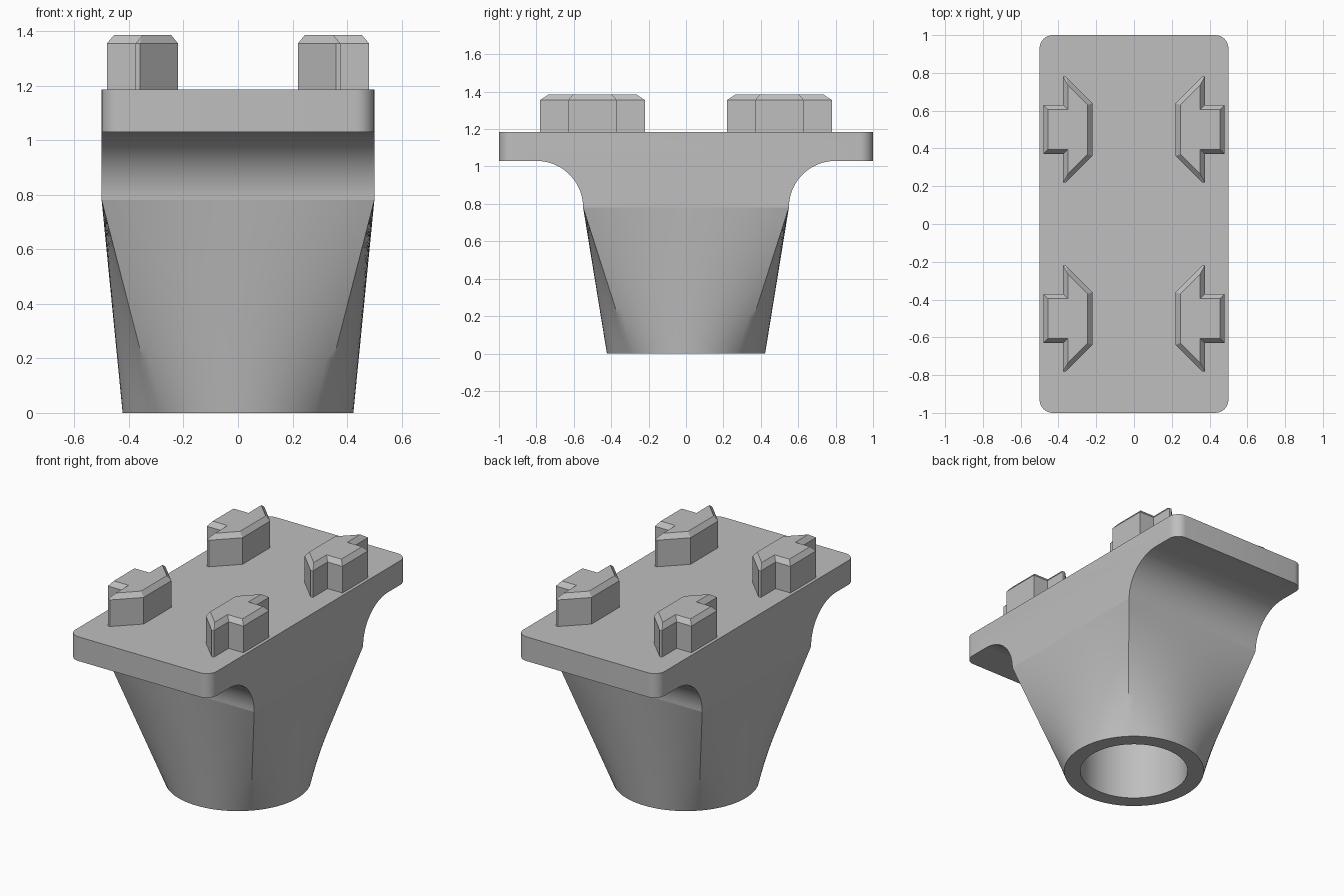
import bpy, bmesh
from math import sin, cos, pi, radians

cube = bpy.data.objects.get("Cube")
if cube:
    bpy.data.objects.remove(cube)

# Single plain grey
grey = bpy.data.materials.new("light grey")
grey.use_nodes = True
colour = (0.52, 0.52, 0.52, 1)
grey.diffuse_color = colour
grey.node_tree.nodes["Principled BSDF"].inputs["Base Color"].default_value = colour

PLATE_TOP, PLATE_BOTTOM, NECK_TOP = 1.185, 1.03, 0.78
HALF_X, HALF_Y, NECK_HALF_Y = 0.5, 1.0, 0.55
FOOT_RADIUS, BORE_RADIUS = 0.423, 0.325


def finish(bm, name, smooth_angle=None):
    bmesh.ops.remove_doubles(bm, verts=bm.verts, dist=1e-5)
    bmesh.ops.recalc_face_normals(bm, faces=bm.faces)
    mesh = bpy.data.meshes.new(name)
    bm.to_mesh(mesh)
    bm.free()
    mesh.materials.append(grey)
    obj = bpy.data.objects.new(name, mesh)
    bpy.context.collection.objects.link(obj)
    if smooth_angle:
        bpy.ops.object.select_all(action='DESELECT')
        obj.select_set(True)
        bpy.context.view_layer.objects.active = obj
        bpy.ops.object.shade_smooth_by_angle(angle=radians(smooth_angle))
    return obj


def skin(bm, rings, closed=False, caps=False):
    """Join matching closed rings of points with quads."""
    loops = [[bm.verts.new(p) for p in ring] for ring in rings]
    pairs = list(zip(loops, loops[1:]))
    if closed:
        pairs.append((loops[-1], loops[0]))
    for a, b in pairs:
        for i in range(len(a)):
            j = (i + 1) % len(a)
            bm.faces.new((a[i], a[j], b[j], b[i]))
    if caps:
        bm.faces.new(loops[0])
        bm.faces.new(loops[-1])


# Plate with concave flares down to the neck, extruded across x
radius = PLATE_BOTTOM - NECK_TOP
arc = [(NECK_HALF_Y + radius * (1 - cos(a)), NECK_TOP + radius * sin(a))
       for a in (i * pi / 40 for i in range(21))]
half = arc + [(HALF_Y, PLATE_BOTTOM), (HALF_Y, PLATE_TOP)]
profile = half + [(-y, z) for y, z in reversed(half)]
bm = bmesh.new()
skin(bm, [[(x, y, z) for y, z in profile] for x in (-HALF_X, HALF_X)], caps=True)
corners = [e for e in bm.edges
           if all(abs(v.co.y) > HALF_Y - 0.01 for v in e.verts)
           and abs(e.verts[0].co.z - e.verts[1].co.z) > 0.1]
bmesh.ops.bevel(bm, geom=corners, offset=0.07, segments=8, profile=0.5, affect='EDGES')
finish(bm, "flared_plate", 30)

# Neck: round foot lofted to a rectangle, with a round bore
SIDE = 24


def circle(r, z):
    return [(r * cos(a), r * sin(a), z)
            for a in (-pi / 4 + i * pi / 2 / SIDE for i in range(4 * SIDE))]


def rectangle(z):
    points = []
    for dx, dy in ((1, 0), (0, 1), (-1, 0), (0, -1)):
        for i in range(SIDE):
            t = 2 * i / SIDE - 1
            points.append(((dx - dy * t) * HALF_X, (dy + dx * t) * NECK_HALF_Y, z))
    return points


foot, collar = circle(FOOT_RADIUS, 0), rectangle(NECK_TOP)
STEPS = 16
rings = [circle(BORE_RADIUS, NECK_TOP), circle(BORE_RADIUS, 0)]
for s in range(STEPS + 1):
    t = s / STEPS
    rings.append([tuple(p + (q - p) * t for p, q in zip(a, b))
                  for a, b in zip(foot, collar)])
bm = bmesh.new()
skin(bm, rings, closed=True)
finish(bm, "tapered_neck", 30)

# Four arrow-shaped lugs with chamfered tops
outer = [(0.22, 0.14), (0.36, 0.28), (0.375, 0.28), (0.375, 0.13), (0.48, 0.13)]
inner = [(0.245, 0.13), (0.35, 0.235), (0.35, 0.235), (0.35, 0.105), (0.455, 0.105)]
levels = ((outer, PLATE_TOP), (outer, 1.355), (inner, 1.385))
for side, sx in (("left", 1), ("right", -1)):
    for end, sy in (("front", -1), ("back", 1)):
        rings = []
        for shape, z in levels:
            outline = shape + [(x, -y) for x, y in reversed(shape)]
            rings.append([(sx * x, sy * 0.5 + y, z) for x, y in outline])
        bm = bmesh.new()
        skin(bm, rings, caps=True)
        finish(bm, f"{end}_{side}_lug")
